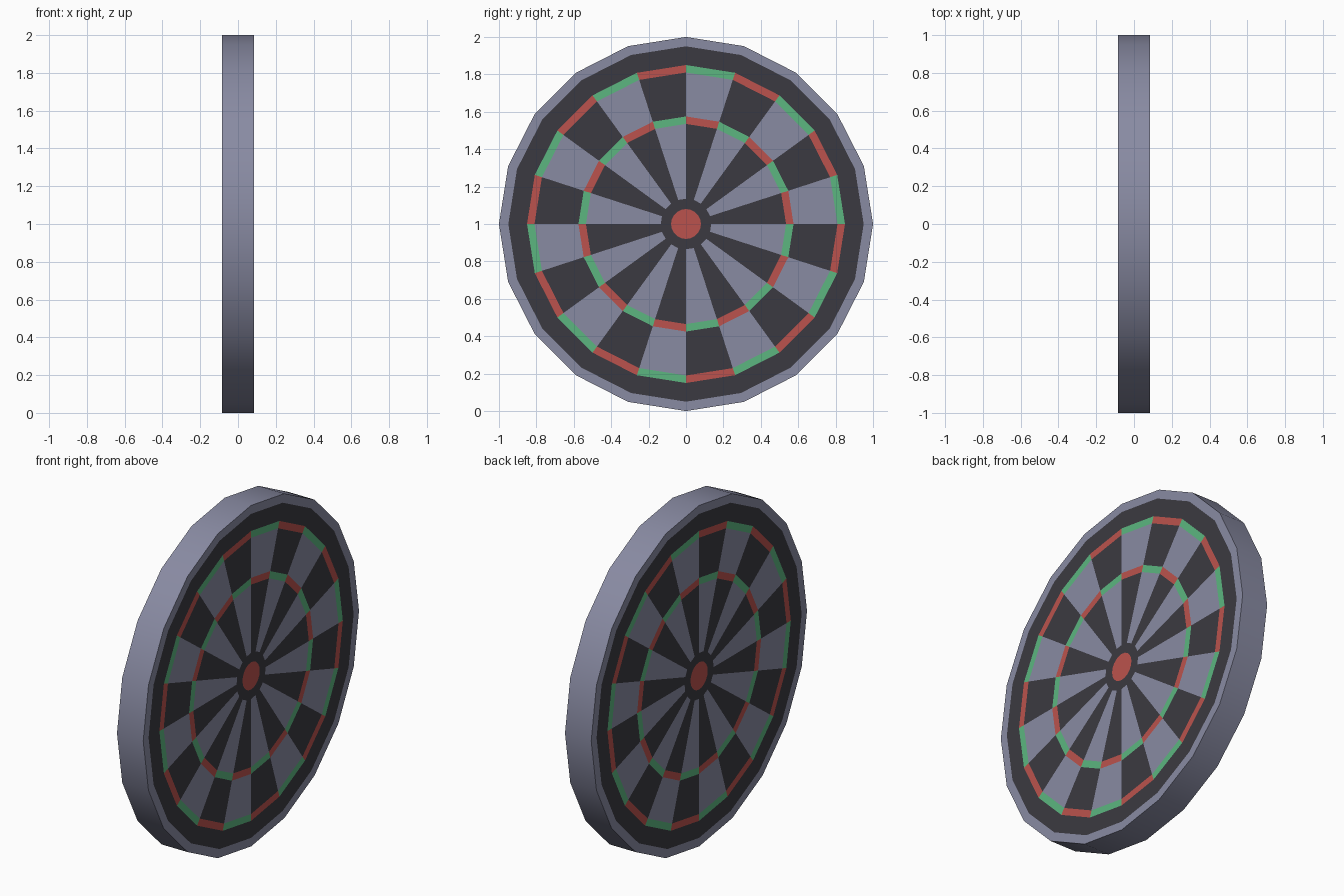
import bpy, bmesh, math

if "Cube" in bpy.data.objects:
    bpy.data.objects.remove(bpy.data.objects["Cube"])

N = 20            # sides and sectors
HALF = 0.085      # half thickness
LIGHT, DARK, RED, GREEN = range(4)

def material(name, rgb):
    m = bpy.data.materials.new(name)
    m.diffuse_color = (*rgb, 1)
    m.use_nodes = True
    m.node_tree.nodes["Principled BSDF"].inputs["Base Color"].default_value = m.diffuse_color
    return m

mats = [material("pale_grey_blue", (0.250, 0.258, 0.365)),
        material("charcoal", (0.044, 0.042, 0.052)),
        material("red", (0.500, 0.086, 0.074)),
        material("green", (0.107, 0.468, 0.216))]

# Ring edges from outside in, with colours for even and odd sectors
radii = [1.0, 0.95, 0.85, 0.81, 0.575, 0.535, 0.135, 0.08]
colours = [(LIGHT, LIGHT),   # rim
           (DARK, DARK),     # border
           (GREEN, RED),     # outer scoring ring
           (LIGHT, DARK),    # outer sectors
           (RED, GREEN),     # inner scoring ring
           (DARK, LIGHT),    # inner sectors
           (DARK, DARK)]     # ring round the bullseye

bm = bmesh.new()

def face(verts, mat):
    f = bm.faces.new(verts)
    f.material_index = mat

def board_side(x):
    """Painted face at x; returns its outer ring of vertices."""
    rings = [[bm.verts.new((x, r * math.sin(2 * math.pi * i / N),
                            1 + r * math.cos(2 * math.pi * i / N)))
              for i in range(N)] for r in radii]
    for k, pair in enumerate(colours):
        a, b = rings[k], rings[k + 1]
        for i in range(N):
            j = (i + 1) % N
            face((a[i], a[j], b[j], b[i]), pair[i % 2])
    face(rings[-1], RED)     # bullseye
    return rings[0]

right, left = board_side(HALF), board_side(-HALF)

# Outer edge band
for i in range(N):
    j = (i + 1) % N
    face((right[i], right[j], left[j], left[i]), LIGHT)

bmesh.ops.recalc_face_normals(bm, faces=bm.faces[:])
mesh = bpy.data.meshes.new("dartboard")
bm.to_mesh(mesh)
bm.free()
for m in mats:
    mesh.materials.append(m)
board = bpy.data.objects.new("dartboard", mesh)
bpy.context.collection.objects.link(board)

# Smooth edge band, crisp rim corners
bpy.context.view_layer.objects.active = board
board.select_set(True)
bpy.ops.object.shade_smooth_by_angle(angle=math.radians(30))
